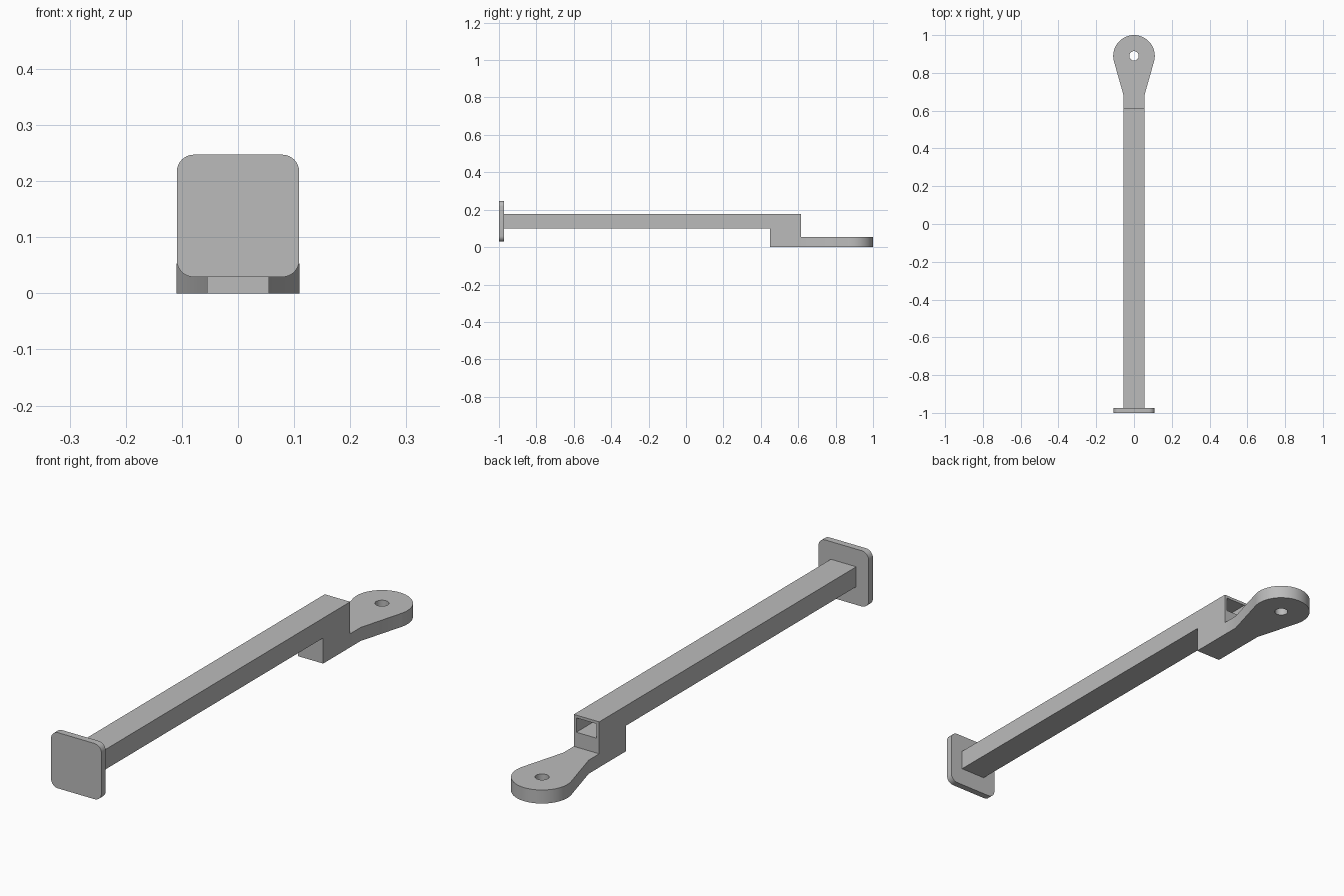
import bpy, bmesh
from math import sin, cos, acos, atan2, hypot, pi
from mathutils import Vector

if "Cube" in bpy.data.objects:
    bpy.data.objects.remove(bpy.data.objects["Cube"])

steel = bpy.data.materials.new("grey steel")
steel.use_nodes = True
steel.diffuse_color = (0.5, 0.5, 0.5, 1)
steel.node_tree.nodes["Principled BSDF"].inputs["Base Color"].default_value = (0.5, 0.5, 0.5, 1)


def prism(name, outline, depth):
    """Extrude a closed outline of 3D points along the depth vector."""
    bm = bmesh.new()
    face = bm.faces.new([bm.verts.new(p) for p in outline])
    grown = bmesh.ops.extrude_face_region(bm, geom=[face], use_keep_orig=True)
    moved = [g for g in grown["geom"] if isinstance(g, bmesh.types.BMVert)]
    bmesh.ops.translate(bm, verts=moved, vec=Vector(depth))
    bmesh.ops.recalc_face_normals(bm, faces=bm.faces)
    mesh = bpy.data.meshes.new(name)
    bm.to_mesh(mesh)
    bm.free()
    mesh.materials.append(steel)
    obj = bpy.data.objects.new(name, mesh)
    bpy.context.collection.objects.link(obj)
    return obj


def arc(cx, cy, r, start, end, steps):
    angles = [start + (end - start) * i / steps for i in range(steps + 1)]
    return [(cx + r * cos(a), cy + r * sin(a)) for a in angles]


def select_only(obj):
    bpy.ops.object.select_all(action='DESELECT')
    obj.select_set(True)
    bpy.context.view_layer.objects.active = obj


def cut(obj, cutter):
    cutter.hide_render = True
    mod = obj.modifiers.new("cut", 'BOOLEAN')
    mod.operation = 'DIFFERENCE'
    mod.solver = 'EXACT'
    mod.object = cutter
    select_only(obj)
    bpy.ops.object.modifier_apply(modifier=mod.name)
    bpy.data.objects.remove(cutter)


HALF, WALL = 0.055, 0.011        # tube half width and wall
PLATE_Y, END_Y = -0.974, 0.615   # tube ends
LOW, TOP = 0.10, 0.178           # tube bottom and top

# Square tube with the solid step block below its back end
side = [(PLATE_Y, LOW), (0.448, LOW), (0.448, 0), (END_Y, 0), (END_Y, TOP), (PLATE_Y, TOP)]
tube = prism("tube_with_step_block", [(-HALF, y, z) for y, z in side], (2 * HALF, 0, 0))

# Hollow of the tube, open at the back
w = HALF - WALL
bore = [(-w, LOW + WALL), (w, LOW + WALL), (w, TOP - WALL), (-w, TOP - WALL)]
cut(tube, prism("bore_cutter", [(x, PLATE_Y - 0.05, z) for x, z in bore],
                (0, END_Y - PLATE_Y + 0.1, 0)))

# Teardrop lug: straight neck, tangent flanks, round eye
EYE_Y, EYE_R, NECK_Y = 0.89, 0.11, 0.68
drop = NECK_Y - EYE_Y
tangent = atan2(drop, HALF) + acos(EYE_R / hypot(HALF, drop))
outline = [(-HALF, END_Y), (HALF, END_Y), (HALF, NECK_Y)]
outline += arc(0, EYE_Y, EYE_R, tangent, pi - tangent, 48)
outline += [(-HALF, NECK_Y)]
lug = prism("eye_lug", [(x, y, 0) for x, y in outline], (0, 0, 0.053))
hole = arc(0, EYE_Y, 0.025, 0, 2 * pi, 32)[:-1]
cut(lug, prism("hole_cutter", [(x, y, -0.05) for x, y in hole], (0, 0, 0.2)))

# Rounded square end plate
R, MID = 0.03, 0.138
c = 0.109 - R
corners = []
for k, (sx, sz) in enumerate([(1, 1), (-1, 1), (-1, -1), (1, -1)]):
    corners += arc(sx * c, MID + sz * c, R, k * pi / 2, (k + 1) * pi / 2, 8)
plate = prism("end_plate", [(x, -1, z) for x, z in corners], (0, 1 + PLATE_Y, 0))

for part in (tube, lug, plate):
    select_only(part)
    bpy.ops.object.shade_smooth_by_angle(angle=pi / 6)
